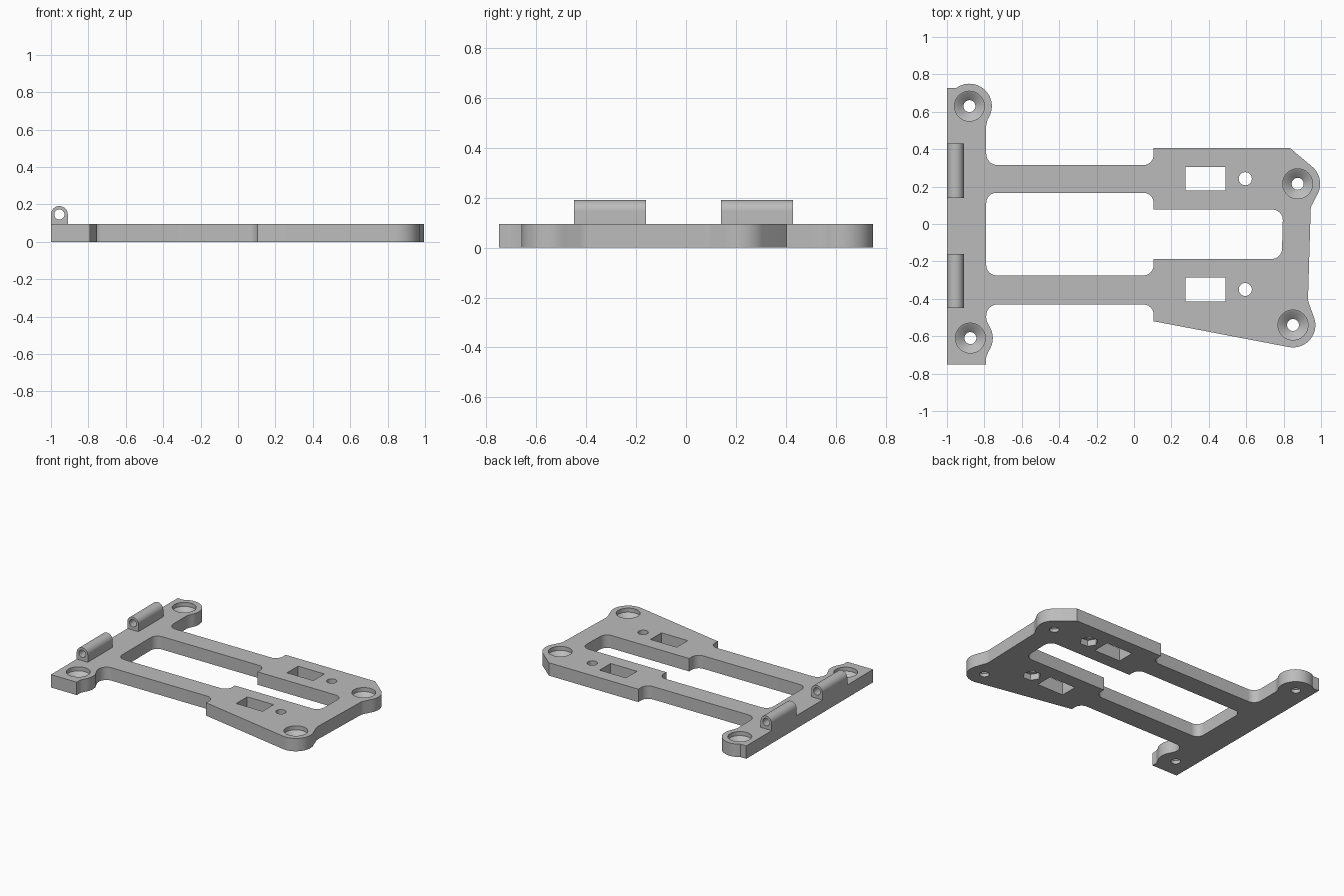
import bpy, bmesh
from math import cos, sin, pi, radians, tan
from mathutils import Vector

cube = bpy.data.objects.get("Cube")
if cube:
    bpy.data.objects.remove(cube, do_unlink=True)

grey = bpy.data.materials.new("plain grey")
grey.use_nodes = True
colour = (0.5, 0.5, 0.5, 1)
grey.diffuse_color = colour
grey.node_tree.nodes["Principled BSDF"].inputs["Base Color"].default_value = colour

T = 0.095  # plate thickness


def arc(cx, cy, r, start, end, n=16):
    steps = [radians(start + (end - start) * i / n) for i in range(n + 1)]
    return [(cx + r * cos(a), cy + r * sin(a)) for a in steps]


def rounded(corners):
    """Closed outline; a corner given as (x, y, radius) gets a fillet."""
    out = []
    for i, c in enumerate(corners):
        p = Vector(c[:2])
        if len(c) == 2:
            out.append(p)
            continue
        u = (Vector(corners[i - 1][:2]) - p).normalized()
        v = (Vector(corners[(i + 1) % len(corners)][:2]) - p).normalized()
        half = u.angle(v) / 2
        centre = p + (u + v).normalized() * c[2] / sin(half)
        d = c[2] / tan(half)
        a, b = p + u * d - centre, p + v * d - centre
        for k in range(9):
            out.append(centre + a.lerp(b, k / 8).normalized() * c[2])
    return out


def make(name, bm):
    bmesh.ops.recalc_face_normals(bm, faces=bm.faces)
    mesh = bpy.data.meshes.new(name)
    bm.to_mesh(mesh)
    bm.free()
    mesh.materials.append(grey)
    ob = bpy.data.objects.new(name, mesh)
    bpy.context.collection.objects.link(ob)
    return ob


def prism(name, outline, low, high, along_y=False):
    """Extrude an outline along z, or an x-z outline along y."""
    bm = bmesh.new()
    place = (lambda p, h: (p[0], h, p[1])) if along_y else (lambda p, h: (p[0], p[1], h))
    face = bm.faces.new([bm.verts.new(place(p, low)) for p in outline])
    move = bmesh.ops.extrude_face_region(bm, geom=[face])
    verts = [g for g in move["geom"] if isinstance(g, bmesh.types.BMVert)]
    shift = Vector(place((0, 0), high - low))
    bmesh.ops.translate(bm, vec=shift, verts=verts)
    return make(name, bm)


def lathe(name, x, y, profile, n=48):
    """Solid of revolution from (radius, z) pairs, capped at both ends."""
    bm = bmesh.new()
    rings = [[bm.verts.new((x + r * cos(2 * pi * k / n), y + r * sin(2 * pi * k / n), z))
              for k in range(n)] for r, z in profile]
    for a, b in zip(rings, rings[1:]):
        for k in range(n):
            j = (k + 1) % n
            bm.faces.new((a[k], a[j], b[j], b[k]))
    bm.faces.new(rings[0])
    bm.faces.new(rings[-1])
    return make(name, bm)


def cut(ob, cutters):
    for c in cutters:
        c.hide_render = True
        mod = ob.modifiers.new("cut", "BOOLEAN")
        mod.operation, mod.solver, mod.object = "DIFFERENCE", "EXACT", c
    graph = bpy.context.evaluated_depsgraph_get()
    ob_mesh = bpy.data.meshes.new_from_object(ob.evaluated_get(graph))
    ob.modifiers.clear()
    ob.data = ob_mesh
    for c in cutters:
        bpy.data.objects.remove(c, do_unlink=True)


def smooth(ob):
    bpy.ops.object.select_all(action="DESELECT")
    ob.select_set(True)
    bpy.context.view_layer.objects.active = ob
    bpy.ops.object.shade_smooth_by_angle(angle=radians(25))


# Outer outline with a rounded boss around each screw
screws = [(-0.875, -0.61), (0.85, -0.54), (0.875, 0.215), (-0.88, 0.63)]
R = 0.12
outline = [(-1, -0.75), (-0.79, -0.75), (-0.79, -0.71, 0.03)]
outline += arc(*screws[0], R, -35, 35)
outline += [(-0.79, -0.51, 0.05), (-0.79, -0.43, 0.06), (0.105, -0.43, 0.055), (0.105, -0.52)]
outline += arc(*screws[1], R, -100, 25)
outline += [(0.93, -0.41, 0.08), (0.945, 0.09, 0.05)]
outline += arc(*screws[2], R, -32, 48)
outline += [(0.835, 0.405), (0.105, 0.405), (0.105, 0.315, 0.055), (-0.79, 0.315, 0.06),
            (-0.79, 0.53, 0.05)]
outline += arc(*screws[3], R, -35, 127, 28)
outline += [(-1, 0.727)]
plate = prism("base_plate", rounded(outline), 0, T)

# Central stepped slot
slot = [(-0.79, -0.275, 0.055), (0.105, -0.275, 0.055), (0.105, -0.187), (0.79, -0.187, 0.055),
        (0.797, 0.077, 0.055), (0.105, 0.077), (0.105, 0.167, 0.055), (-0.79, 0.167, 0.055)]
cutters = [prism("slot_cutter", rounded(slot), -0.1, 0.2)]

# Countersunk screw holes
for x, y in screws:
    cutters.append(lathe("screw_cutter", x, y, [
        (0.032, -0.1), (0.032, 0.025), (0.07, 0.06), (0.08, 0.065), (0.08, 0.2)]))

# Rectangular windows and bolt holes with hexagonal nut pockets underneath
for y in (0.242, -0.35):
    window = [(0.275, y - 0.064), (0.49, y - 0.064), (0.49, y + 0.064), (0.275, y + 0.064)]
    cutters.append(prism("window_cutter", window, -0.1, 0.2))
    cutters.append(lathe("bolt_cutter", 0.595, y, [(0.035, -0.1), (0.035, 0.2)], 32))
    cutters.append(lathe("nut_cutter", 0.595, y, [(0.062, -0.1), (0.062, 0.045)], 6))
cut(plate, cutters)
smooth(plate)

# Hinge knuckles with a pin hole through each
for name, y0, y1 in (("front_hinge_knuckle", -0.45, -0.16), ("back_hinge_knuckle", 0.14, 0.43)):
    shape = [(-1, T - 0.005), (-0.91, T - 0.005)] + arc(-0.955, 0.146, 0.045, 0, 180, 24)
    knuckle = prism(name, shape, y0, y1, along_y=True)
    pin = prism("pin_cutter", arc(-0.955, 0.146, 0.027, 0, 345, 23), y0 - 0.1, y1 + 0.1, along_y=True)
    cut(knuckle, [pin])
    smooth(knuckle)
